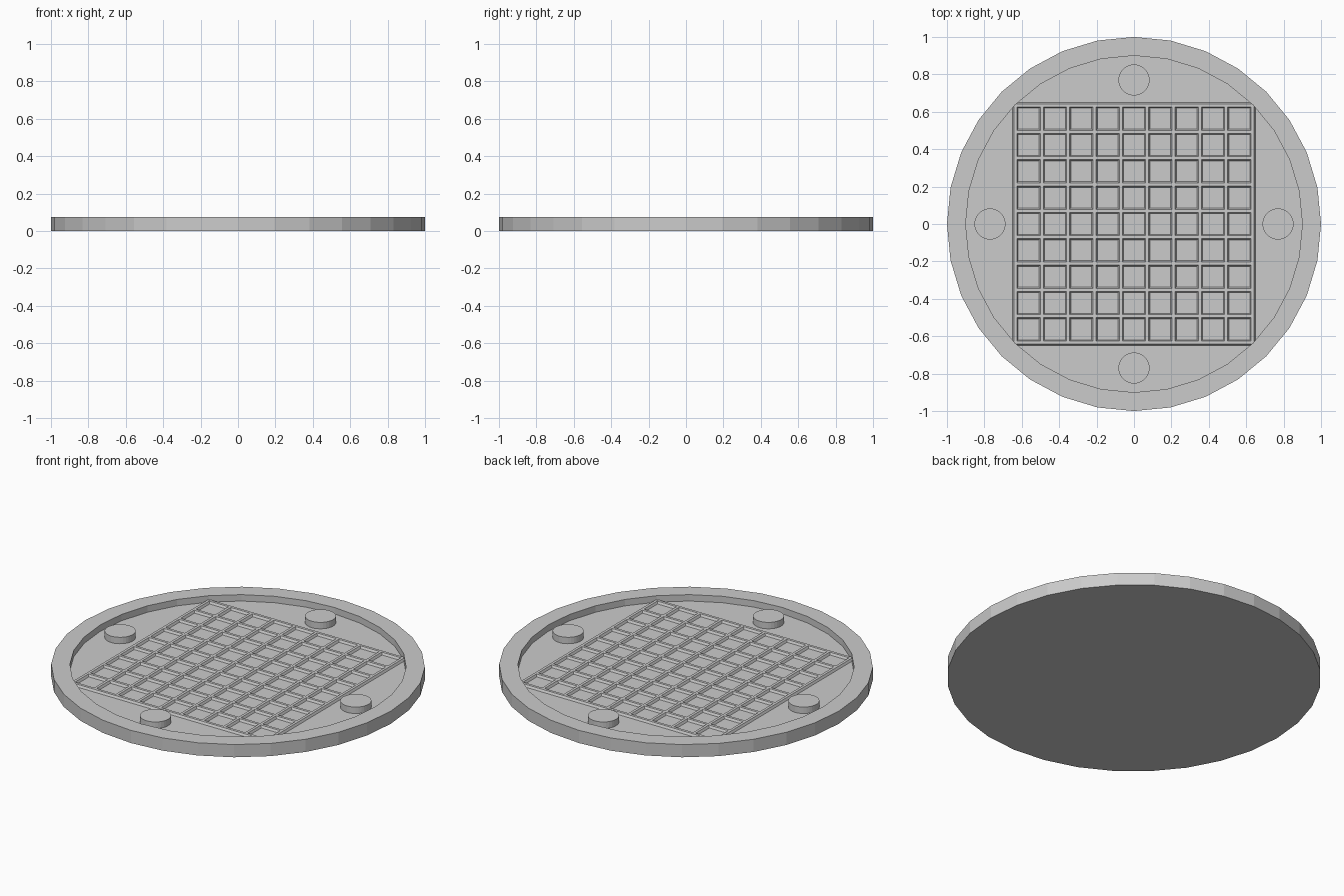
import bpy, bmesh
from math import cos, sin, pi

cube = bpy.data.objects.get("Cube")
if cube:
    bpy.data.objects.remove(cube, do_unlink=True)

grey = bpy.data.materials.new("light grey")
grey.use_nodes = True
colour = (0.6, 0.6, 0.6, 1)
grey.diffuse_color = colour
grey.node_tree.nodes["Principled BSDF"].inputs["Base Color"].default_value = colour

SIDES = 32
HEIGHT, FLOOR, BAR_TOP = 0.075, 0.037, 0.050
RADIUS, INNER = 1.0, 0.9


def finish(name, bm):
    bmesh.ops.recalc_face_normals(bm, faces=bm.faces)
    mesh = bpy.data.meshes.new(name)
    bm.to_mesh(mesh)
    bm.free()
    mesh.materials.append(grey)
    obj = bpy.data.objects.new(name, mesh)
    bpy.context.collection.objects.link(obj)
    return obj


def turned(name, profile, sides, x=0, y=0):
    """Turn a (radius, z) profile and cap both of its ends."""
    bm = bmesh.new()
    rings = [[bm.verts.new((x + r * cos(2 * pi * i / sides),
                            y + r * sin(2 * pi * i / sides), z))
              for i in range(sides)] for r, z in profile]
    for low, high in zip(rings, rings[1:]):
        for i in range(sides):
            j = (i + 1) % sides
            bm.faces.new((low[i], low[j], high[j], high[i]))
    bm.faces.new(rings[0])
    bm.faces.new(rings[-1])
    return finish(name, bm)


def add_bar(bm, offset, half, along_x):
    """Add one bar with sloping sides, resting on the floor."""
    section = [(-0.015, FLOOR - 0.005), (-0.015, FLOOR), (-0.008, BAR_TOP),
               (0.008, BAR_TOP), (0.015, FLOOR), (0.015, FLOOR - 0.005)]
    ends = []
    for t in (-half, half):
        ends.append([bm.verts.new((t, offset + s, z) if along_x else (offset + s, t, z))
                     for s, z in section])
    a, b = ends
    n = len(section)
    for i in range(n):
        j = (i + 1) % n
        bm.faces.new((a[i], a[j], b[j], b[i]))
    bm.faces.new(a)
    bm.faces.new(b)


# Round dish with a raised rim
turned("dish", [(RADIUS, 0), (RADIUS, HEIGHT), (INNER, HEIGHT), (INNER, FLOOR)], SIDES)

# Square lattice of nine by nine cells
CELLS, HALF = 9, 0.634
bm = bmesh.new()
for k in range(CELLS + 1):
    offset = -HALF + 2 * HALF * k / CELLS
    for along_x in (True, False):
        add_bar(bm, offset, HALF + 0.006, along_x)
finish("lattice", bm)

# Four round pegs
PEG = [(0.083, FLOOR - 0.005), (0.083, HEIGHT)]
for side, x, y in (("left", 1, 0), ("right", -1, 0), ("back", 0, 1), ("front", 0, -1)):
    turned(side + "_peg", PEG, SIDES, 0.77 * x, 0.77 * y)
